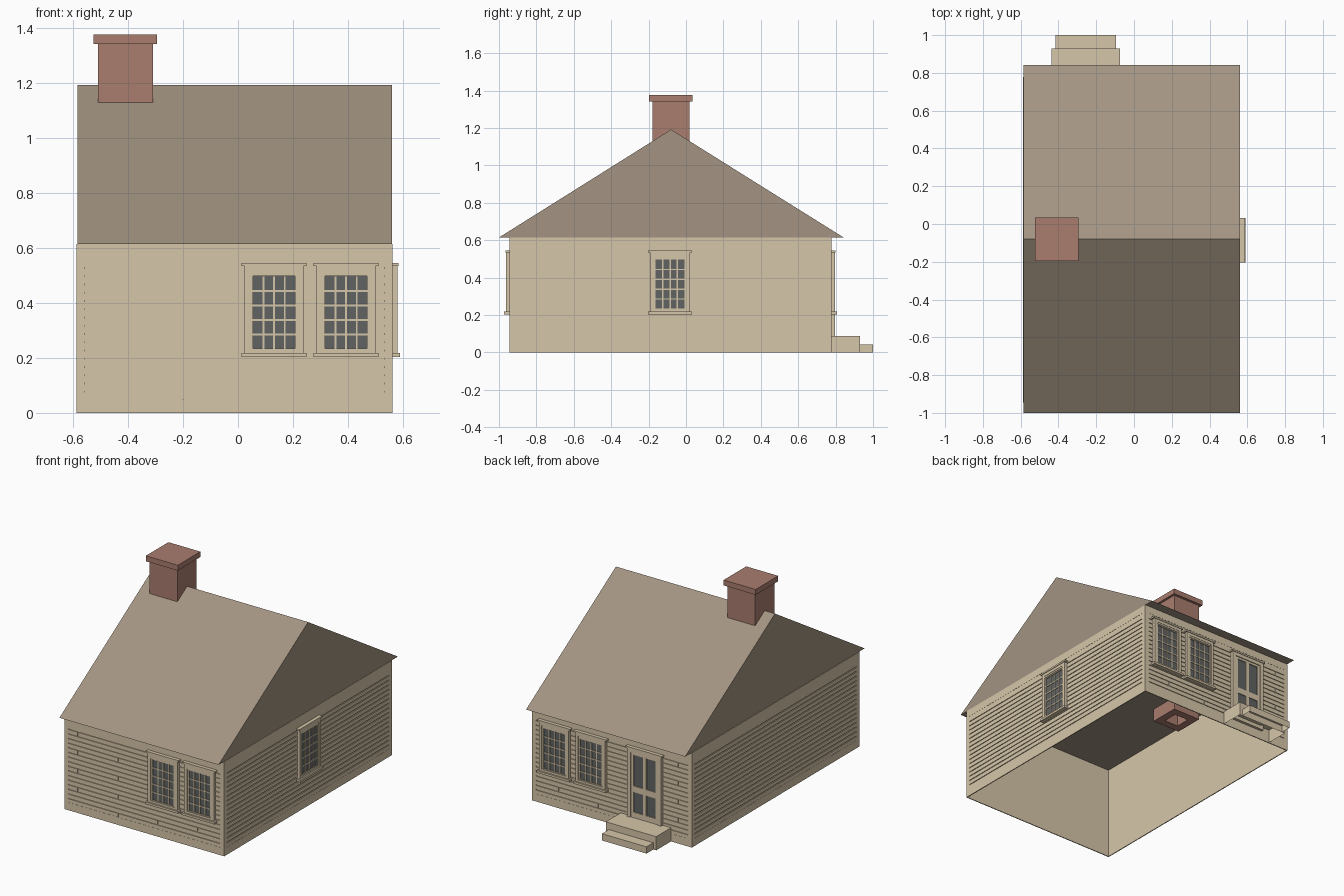
import bpy
import bmesh

default = bpy.data.objects.get("Cube")
if default:
    bpy.data.objects.remove(default, do_unlink=True)


def linear(c):
    c /= 255
    return c / 12.92 if c <= 0.04045 else ((c + 0.055) / 1.055) ** 2.4


def material(name, r, g, b):
    m = bpy.data.materials.new(name)
    colour = (linear(r), linear(g), linear(b), 1)
    m.diffuse_color = colour
    m.use_nodes = True
    shader = m.node_tree.nodes["Principled BSDF"]
    shader.inputs["Base Color"].default_value = colour
    shader.inputs["Roughness"].default_value = 0.9
    return m


TAN = material("tan paint", 214, 198, 169)
ROOF = material("brown roof", 163, 148, 130)
BRICK = material("red brick", 170, 125, 111)
GLASS = material("grey glass", 97, 100, 99)


def finish(name, bm, mat):
    mesh = bpy.data.meshes.new(name)
    bm.to_mesh(mesh)
    bm.free()
    mesh.materials.append(mat)
    obj = bpy.data.objects.new(name, mesh)
    bpy.context.collection.objects.link(obj)
    return obj


def add_box(bm, lo, hi, open_ends=()):
    """Axis-aligned box; open_ends lists the z directions (-1, 1) left open."""
    made = bmesh.ops.create_cube(bm, size=1)["verts"]
    for v in made:
        v.co = [(a + b) / 2 + c * (b - a) for a, b, c in zip(lo, hi, v.co)]
    bm.normal_update()
    faces = {f for v in made for f in v.link_faces}
    drop = [f for f in faces if round(f.normal.z) in open_ends and abs(f.normal.z) > 0.5]
    bmesh.ops.delete(bm, geom=drop, context="FACES_ONLY")


def boxes(name, mat, items, open_ends=()):
    bm = bmesh.new()
    for lo, hi in items:
        add_box(bm, lo, hi, open_ends)
    return finish(name, bm, mat)


# House extents and the four walls: (axis of the normal, plane, outward sign)
X0, X1, Y0, Y1, EAVE = -0.587, 0.562, -0.944, 0.778, 0.615
WALLS = {"front": (1, Y0, -1), "back": (1, Y1, 1),
         "right": (0, X1, 1), "left": (0, X0, -1)}


def on_wall(wall, u0, u1, z0, z1, d0, d1):
    """Box corners for a block lying on a wall, d being the outward depth."""
    axis, plane, sign = WALLS[wall]
    a, b = sorted((plane + sign * d0, plane + sign * d1))
    if axis:
        return (u0, a, z0), (u1, b, z1)
    return (a, u0, z0), (b, u1, z1)


# Hollow wall shell, open below
REC = 0.006
boxes("wall_shell", TAN, [((X0 + REC, Y0 + REC, 0), (X1 - REC, Y1 - REC, EAVE))], (-1, 1))

# Trim border and clapboards on every wall
SEAMS = (-0.49, 0.37, 0.085, -0.2)
EDGE, ROW, GAP = 0.029, 0.03, 0.006
for wall, (axis, plane, sign) in WALLS.items():
    u0, u1 = (X0, X1) if axis else (Y0, Y1)
    a, b = u0 + EDGE, u1 - EDGE
    boxes(wall + "_trim", TAN, [
        on_wall(wall, u0, a, 0, EAVE, -REC, 0),
        on_wall(wall, b, u1, 0, EAVE, -REC, 0),
        on_wall(wall, a, b, 0, 0.05, -REC, 0),
        on_wall(wall, a, b, 0.566, EAVE, -REC, 0)])
    boards = [on_wall(wall, a, b, 0.53, 0.566, -REC, -0.001)]
    for k in range(16):
        top = 0.53 - k * ROW
        cuts = [a, b]
        if axis:
            seam = SEAMS[k % 4]
            cuts = [a, seam - 0.002, seam + 0.002, b]
        for s, e in zip(cuts[::2], cuts[1::2]):
            boards.append(on_wall(wall, s, e, top - ROW, top - GAP, -REC, -0.001))
    boxes(wall + "_clapboards", TAN, boards)


def border(wall, u, w, z0, z1, t, d0, d1):
    """Rectangular frame of width t, half width w, centred on u."""
    return [on_wall(wall, u - w, u - w + t, z0, z1, d0, d1),
            on_wall(wall, u + w - t, u + w, z0, z1, d0, d1),
            on_wall(wall, u - w + t, u + w - t, z0, z0 + t, d0, d1),
            on_wall(wall, u - w + t, u + w - t, z1 - t, z1, d0, d1)]


def window(wall, u, label):
    parts = border(wall, u, 0.107, 0.212, 0.536, 0.02, -REC, 0.018)
    parts += border(wall, u, 0.09, 0.222, 0.511, 0.013, -REC, 0.013)
    parts.append(on_wall(wall, u - 0.1, u + 0.1, 0.505, 0.536, -REC, 0.016))
    # Glazing bars, four panes across and five up
    w, z0, z1 = 0.078, 0.233, 0.496
    for i in range(1, 4):
        c = u - w + 2 * w * i / 4
        parts.append(on_wall(wall, c - 0.0035, c + 0.0035, z0, z1, 0, 0.011))
    for j in range(1, 5):
        c = z0 + (z1 - z0) * j / 5
        parts.append(on_wall(wall, u - w, u + w, c - 0.0035, c + 0.0035, 0, 0.011))
    # Header and sill
    parts.append(on_wall(wall, u - 0.118, u + 0.118, 0.535, 0.546, -REC, 0.022))
    parts.append(on_wall(wall, u - 0.118, u + 0.118, 0.204, 0.218, -REC, 0.028))
    boxes(label + "_frame", TAN, parts)
    boxes(label + "_glass", GLASS, [on_wall(wall, u - 0.085, u + 0.085, 0.225, 0.505, 0, 0.007)])


for wall in ("front", "back"):
    window(wall, 0.131, wall + "_inner_window")
    window(wall, 0.393, wall + "_outer_window")
window("right", -0.085, "side_window")

# Back door: casing, header, stiles and rails around four panes
D = -0.255
DOOR = "back"
door = border(DOOR, D, 0.122, 0.06, 0.536, 0.024, -REC, 0.018)
door += border(DOOR, D, 0.098, 0.08, 0.515, 0.018, -REC, 0.012)
door.append(on_wall(DOOR, D - 0.012, D + 0.012, 0.09, 0.5, -REC, 0.012))
door.append(on_wall(DOOR, D - 0.09, D + 0.09, 0.255, 0.295, -REC, 0.012))
door.append(on_wall(DOOR, D - 0.09, D + 0.09, 0.09, 0.125, -REC, 0.012))
door.append(on_wall(DOOR, D - 0.13, D + 0.13, 0.535, 0.546, -REC, 0.022))
boxes("door_frame", TAN, door)
boxes("door_glass", GLASS, [on_wall(DOOR, D - 0.088, D + 0.088, 0.1, 0.505, 0, 0.006)])

# Hollow steps below the door
boxes("upper_step", TAN, [((-0.437, Y1, 0), (-0.075, 0.93, 0.089))], (-1,))
boxes("lower_step", TAN, [((-0.416, 0.93, 0), (-0.096, 1.0, 0.044))], (-1,))

# Roof: closed triangular prism
bm = bmesh.new()
profile = [(-1.0, EAVE), (0.843, EAVE), (-0.08, 1.192)]
end = bm.faces.new([bm.verts.new((-0.584, y, z)) for y, z in profile])
grown = bmesh.ops.extrude_face_region(bm, geom=[end], use_keep_orig=True)["geom"]
for v in grown:
    if isinstance(v, bmesh.types.BMVert):
        v.co.x = 0.56
bmesh.ops.recalc_face_normals(bm, faces=bm.faces)
finish("roof", bm, ROOF)

# Chimney: hollow stack reaching below the ceiling, with a solid cap
cx0, cx1, cy0, cy1, t = -0.51, -0.31, -0.18, 0.018, 0.05
low, high = 0.53, 1.342
boxes("chimney_stack", BRICK, [
    ((cx0, cy0, low), (cx1, cy0 + t, high)),
    ((cx0, cy1 - t, low), (cx1, cy1, high)),
    ((cx0, cy0 + t, low), (cx0 + t, cy1 - t, high)),
    ((cx1 - t, cy0 + t, low), (cx1, cy1 - t, high))])
boxes("chimney_cap", BRICK, [((-0.525, -0.197, high), (-0.295, 0.035, 1.377))])
